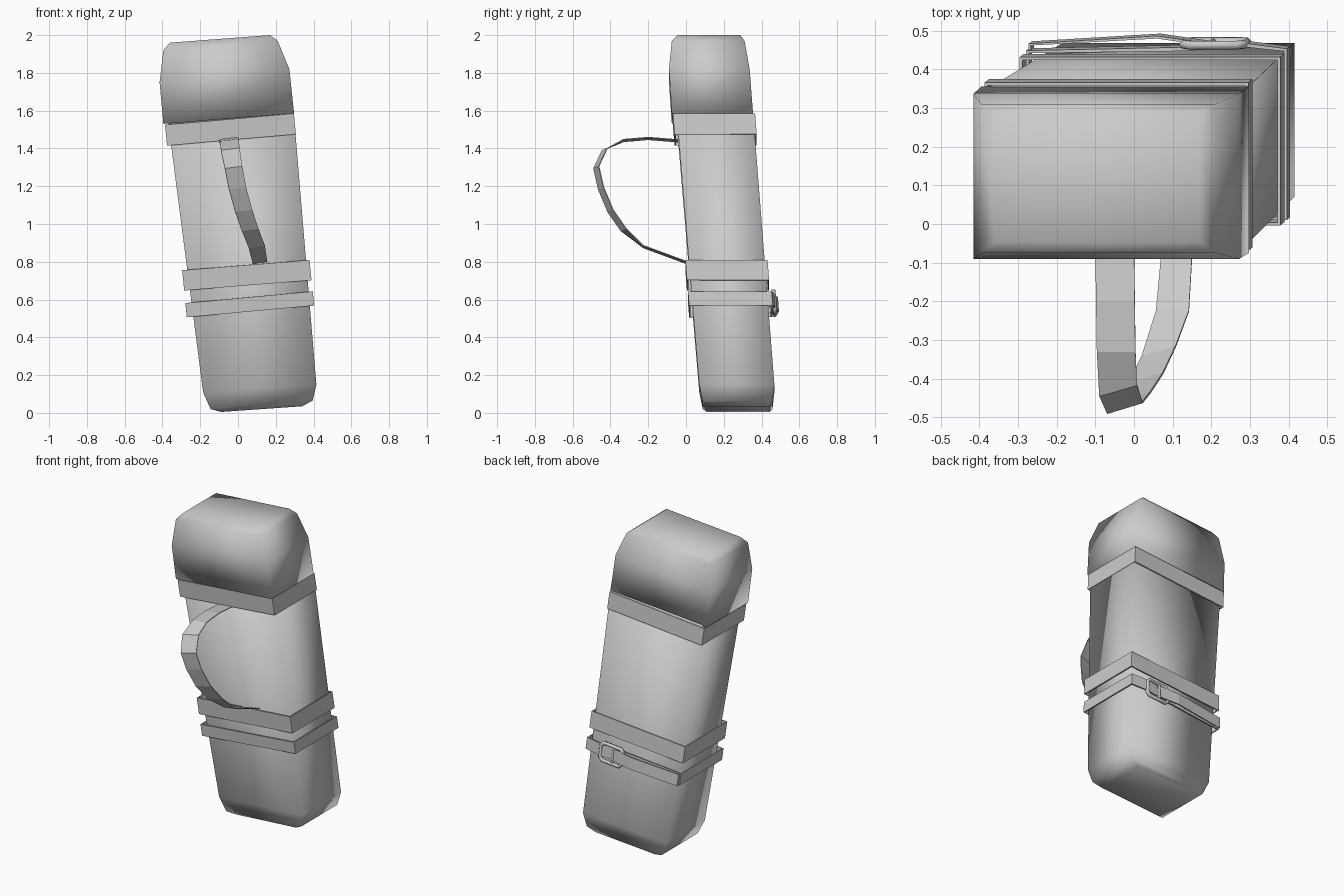
import bpy, bmesh
from mathutils import Vector

if "Cube" in bpy.data.objects:
    bpy.data.objects.remove(bpy.data.objects["Cube"])


def finish(name, bm, smooth=True):
    bmesh.ops.recalc_face_normals(bm, faces=bm.faces)
    me = bpy.data.meshes.new(name)
    bm.to_mesh(me)
    bm.free()
    for p in me.polygons:
        p.use_smooth = smooth
    ob = bpy.data.objects.new(name, me)
    bpy.context.collection.objects.link(ob)
    return ob


def loft(name, rings):
    """Closed four-sided shell; ring = left (x, z), right (x, z), front y, back y."""
    bm = bmesh.new()
    loops = []
    for (lx, lz), (rx, rz), y0, y1 in rings:
        loops.append([bm.verts.new(c) for c in
                      ((lx, y0, lz), (rx, y0, rz), (rx, y1, rz), (lx, y1, lz))])
    for a, b in zip(loops, loops[1:]):
        for i in range(4):
            j = (i + 1) % 4
            bm.faces.new((a[i], a[j], b[j], b[i]))
    bm.faces.new(loops[0])
    bm.faces.new(loops[-1])
    return finish(name, bm)


def ribbon(name, pairs, closed=False, thickness=0.01, smooth=False):
    """Thin strip between two edges, given as pairs of points."""
    bm = bmesh.new()
    v = [[bm.verts.new(p) for p in pair] for pair in pairs]
    for i in range(len(v) if closed else len(v) - 1):
        a, b = v[i], v[(i + 1) % len(v)]
        bm.faces.new((a[0], b[0], b[1], a[1]))
    ob = finish(name, bm, smooth)
    mod = ob.modifiers.new("thickness", 'SOLIDIFY')
    mod.thickness, mod.offset = thickness, 0
    return ob


def drop(path, z0, slope, height):
    """Edge pairs for a tilted band following an (x, y) path."""
    return [((x, y, z0 + slope * x),
             (x + 0.1 * height, y + 0.08 * height, z0 + slope * x - height))
            for x, y in path]


def box_path(x0, x1, y0, y1):
    return [(x0, y0), (x1, y0), (x1, y1), (x0, y1)]


# leaning body and cap
loft("body", [
    ((-0.09, 0.005), (0.34, 0.035), 0.11, 0.445),
    ((-0.145, 0.02), (0.395, 0.065), 0.088, 0.458),
    ((-0.185, 0.11), (0.415, 0.15), 0.07, 0.468),
    ((-0.37, 1.54), (0.295, 1.59), -0.05, 0.355)])
loft("cap", [
    ((-0.395, 1.53), (0.297, 1.585), -0.075, 0.355),
    ((-0.415, 1.75), (0.272, 1.82), -0.09, 0.337),
    ((-0.395, 1.92), (0.21, 1.97), -0.075, 0.31),
    ((-0.36, 1.96), (0.17, 2.0), -0.045, 0.288)])

# straps around the body
ribbon("upper_band", drop(box_path(-0.383, 0.292, -0.066, 0.362), 1.559, 0.088, 0.11), True)
ribbon("middle_band", drop(box_path(-0.292, 0.375, 0.0, 0.428), 0.779, 0.081, 0.107), True)
lower = [(-0.275, 0.014), (0.392, 0.014), (0.392, 0.45), (0.29, 0.462),
         (0.12, 0.452), (-0.275, 0.445)]
ribbon("lower_band", drop(lower, 0.607, 0.092, 0.075), True)

# loose strap end lying over the lower band
tail = [(-0.27, 0.45), (-0.27, 0.464), (0.06, 0.483), (0.15, 0.47), (0.21, 0.462)]
ribbon("strap_end", drop(tail, 0.607, 0.092, 0.075), thickness=0.007)


# buckle frame and bar on the back
def rod(name, pts, cyclic, radius):
    cu = bpy.data.curves.new(name, 'CURVE')
    cu.dimensions = '3D'
    cu.bevel_depth, cu.bevel_resolution = radius, 1
    cu.use_fill_caps = True
    sp = cu.splines.new('POLY')
    sp.points.add(len(pts) - 1)
    for p, c in zip(sp.points, pts):
        p.co = (*c, 1)
    sp.use_cyclic_u = cyclic
    ob = bpy.data.objects.new(name, cu)
    bpy.context.collection.objects.link(ob)


def on_back(u, w):
    return Vector((0.21 + u - 0.1 * w, 0.467 - 0.08 * w, 0.583 + w + 0.09 * u))


W, H, C = 0.078, 0.056, 0.018
corners = []
for su, sw in ((1, 1), (-1, 1), (-1, -1), (1, -1)):
    pair = [on_back(su * W, sw * (H - C)), on_back(su * (W - C), sw * H)]
    corners += pair if su * sw > 0 else pair[::-1]
rod("buckle_frame", corners, True, 0.012)
rod("buckle_bar", [on_back(-0.01, -H), on_back(-0.01, H)], False, 0.009)

# carrying handle on the front: left edge x, right edge x, y, z
handle = [(-0.10, 0.00, -0.04, 1.44), (-0.098, 0.002, -0.2, 1.453),
          (-0.096, 0.004, -0.33, 1.442), (-0.09, 0.008, -0.43, 1.395),
          (-0.07, 0.022, -0.475, 1.30), (-0.048, 0.042, -0.45, 1.19),
          (-0.015, 0.075, -0.40, 1.07), (0.02, 0.108, -0.33, 0.97),
          (0.057, 0.142, -0.225, 0.88), (0.078, 0.155, 0.0, 0.797)]
pairs = []
for i, (l, r, y, z) in enumerate(handle):
    twist = 0.014 if 2 < i < 8 else 0.0
    pairs.append(((l, y - twist, z - 0.006), (r, y + twist, z + 0.006)))
ribbon("handle", pairs, thickness=0.005)
